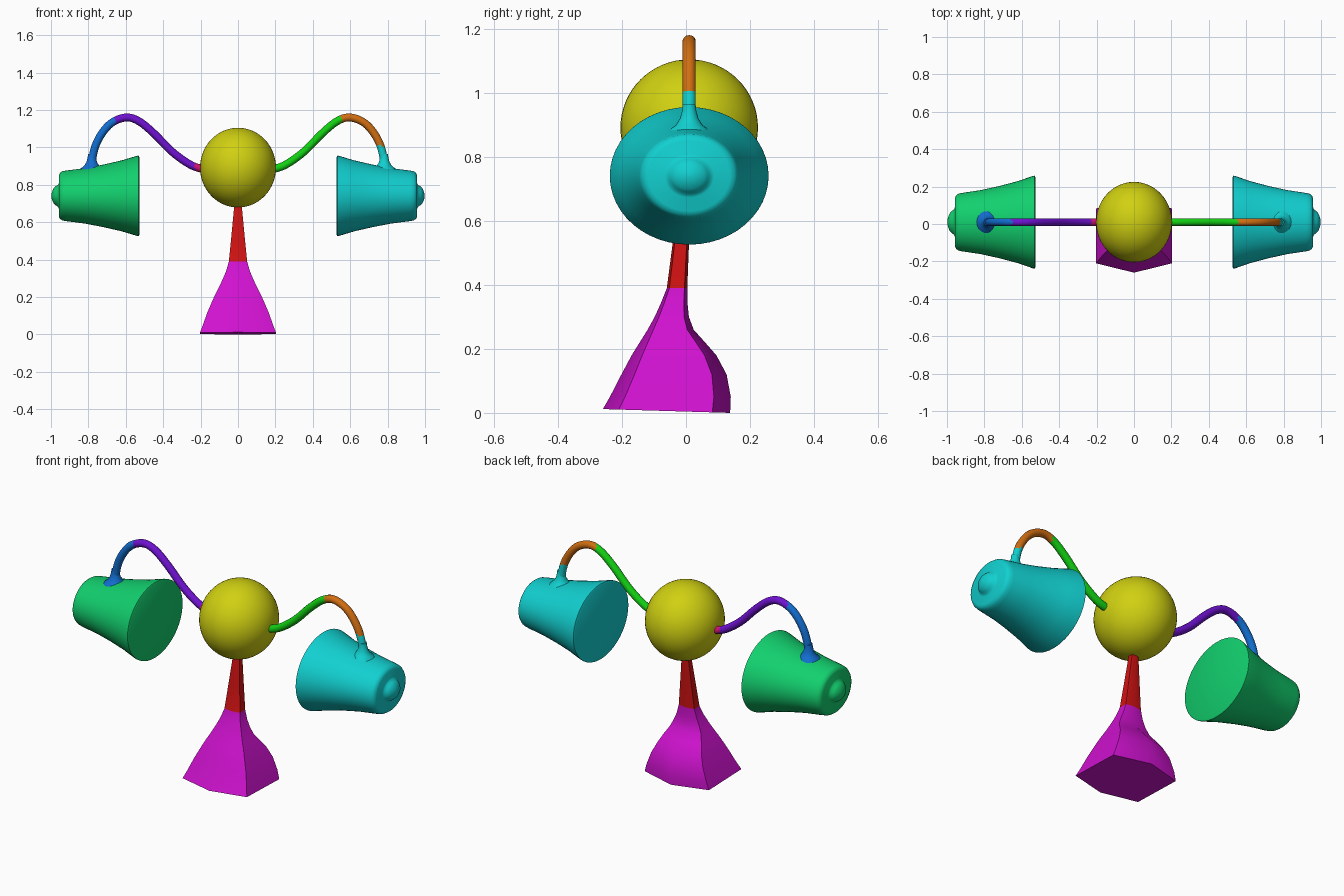
import bpy, bmesh, math
from mathutils import Vector

cube = bpy.data.objects.get("Cube")
if cube:
    bpy.data.objects.remove(cube, do_unlink=True)

HI, MID, LO = 0.63, 0.156, 0.006


def material(name, r, g, b):
    m = bpy.data.materials.new(name)
    m.use_nodes = True
    m.diffuse_color = (r, g, b, 1)
    node = next(n for n in m.node_tree.nodes if n.type == 'BSDF_PRINCIPLED')
    node.inputs["Base Color"].default_value = (r, g, b, 1)
    return m


yellow = material("yellow", HI, HI, LO)
magenta = material("magenta", HI, LO, HI)
red = material("red", HI, LO, LO)
cyan = material("cyan", LO, HI, HI)
sea_green = material("sea green", LO, HI, MID)
green = material("green", LO, HI, LO)
orange = material("orange", HI, MID, LO)
blue = material("blue", LO, MID, HI)
purple = material("purple", MID, LO, HI)
crimson = material("crimson", HI, LO, MID)


def finish(name, bm, mats, rule=None, angle=35):
    bmesh.ops.recalc_face_normals(bm, faces=bm.faces)
    if rule:
        for f in bm.faces:
            f.material_index = rule(f.calc_center_median())
    mesh = bpy.data.meshes.new(name)
    bm.to_mesh(mesh)
    bm.free()
    for m in mats:
        mesh.materials.append(m)
    obj = bpy.data.objects.new(name, mesh)
    bpy.context.collection.objects.link(obj)
    bpy.ops.object.select_all(action='DESELECT')
    obj.select_set(True)
    bpy.context.view_layer.objects.active = obj
    bpy.ops.object.shade_smooth_by_angle(angle=math.radians(angle))
    return obj


def loft(name, rings, mats, rule=None, angle=35):
    """Skin a list of equal-length point rings and cap both ends."""
    bm = bmesh.new()
    loops = [[bm.verts.new(p) for p in ring] for ring in rings]
    n = len(loops[0])
    for a, b in zip(loops, loops[1:]):
        for i in range(n):
            j = (i + 1) % n
            bm.faces.new((a[i], a[j], b[j], b[i]))
    bm.faces.new(loops[0])
    bm.faces.new(loops[-1])
    return finish(name, bm, mats, rule, angle)


def circle(n):
    return [(math.cos(i * math.tau / n), math.sin(i * math.tau / n)) for i in range(n)]


def smooth_path(pts, steps=6):
    """Catmull-Rom curve through the points."""
    p = [2 * pts[0] - pts[1]] + pts + [2 * pts[-1] - pts[-2]]
    out = []
    for a, b, c, d in zip(p, p[1:], p[2:], p[3:]):
        for k in range(steps):
            t = k / steps
            out.append(0.5 * (2 * b + (c - a) * t + (2 * a - 5 * b + 4 * c - d) * t * t
                              + (3 * b - a - 3 * c + d) * t ** 3))
    return out + [pts[-1]]


AXIS_Y, LAMP_Z = 0.01, 0.741

# Central globe
bm = bmesh.new()
bmesh.ops.create_uvsphere(bm, u_segments=48, v_segments=32, radius=1)
bmesh.ops.scale(bm, vec=(0.203, 0.215, 0.213), verts=bm.verts)
bmesh.ops.translate(bm, vec=(0, AXIS_Y, 0.892), verts=bm.verts)
finish("globe", bm, [yellow])

# Six-sided stand: height, half width, front y, back y
stand = [(0.01, 0.203, -0.26, 0.138), (0.05, 0.188, -0.238, 0.14),
         (0.12, 0.163, -0.202, 0.127), (0.18, 0.137, -0.17, 0.095),
         (0.22, 0.119, -0.145, 0.06), (0.26, 0.098, -0.12, 0.024),
         (0.30, 0.08, -0.098, 0.009), (0.34, 0.063, -0.08, 0.005),
         (0.39, 0.049, -0.06, 0.004), (0.52, 0.036, -0.043, 0.009),
         (0.75, 0.014, -0.012, 0.017)]
rings = []
for k, (z, w, front, back) in enumerate(stand):
    depth = back - front
    corner_f, corner_b = front + 0.125 * depth, back - 0.14 * depth
    outline = [(0, front), (w, corner_f), (w, corner_b),
               (0, back), (-w, corner_b), (-w, corner_f)]
    tilt = 0.03 if k == 0 else 0
    rings.append([(x, y, z - tilt * (y + 0.06)) for x, y in outline])
low = min(p[2] for p in rings[0])
rings[0] = [(x, y, z - low) for x, y, z in rings[0]]
loft("stand", rings, [magenta, red], lambda c: int(c.z > 0.39))

# Lamp profile: distance outward, radius
shade = [(0.527, 0.207), (0.531, 0.215), (0.54, 0.214), (0.62, 0.19), (0.72, 0.167),
         (0.82, 0.148), (0.92, 0.135), (0.94, 0.131), (0.952, 0.123), (0.958, 0.11),
         (0.958, 0.068), (0.963, 0.058), (0.975, 0.051), (0.986, 0.04),
         (0.995, 0.02), (0.998, 0.004)]
# Flared collar where the arm meets the lamp: height, radius
collar = [(0.86, 0.075), (0.888, 0.058), (0.9, 0.042), (0.92, 0.029),
          (0.945, 0.022), (0.965, 0.02)]
# Arm centre line: distance outward, height
arm = [(0.17, 0.88), (0.25, 0.905), (0.35, 0.975), (0.45, 1.075), (0.53, 1.14),
       (0.60, 1.16), (0.68, 1.128), (0.74, 1.055), (0.773, 0.97), (0.785, 0.86)]
path = smooth_path([Vector((x, 0, z)) for x, z in arm])
TUBE = 0.021


def left_rule(c):
    return 0 if c.x < 0.553 else 1 if c.z > 1.01 or c.x < 0.7 else 2


def right_rule(c):
    return 0 if c.x > -0.23 else 1 if c.x > -0.655 else 2


sides = [("left", 1, cyan, cyan, [green, orange, cyan], left_rule),
         ("right", -1, sea_green, blue, [crimson, purple, blue], right_rule)]
for side, s, lamp_mat, collar_mat, arm_mats, rule in sides:
    # Lamp shade with end knob, slightly wide
    loft(side + "_lamp",
         [[(s * x, AXIS_Y + 1.155 * r * c, LAMP_Z + r * q) for c, q in circle(48)]
          for x, r in shade], [lamp_mat])

    # Collar
    loft(side + "_collar",
         [[(s * 0.782 + r * c, AXIS_Y + r * q, z) for c, q in circle(20)]
          for z, r in collar], [collar_mat])

    # Curved arm
    rings = []
    for i, p in enumerate(path):
        t = (path[min(i + 1, len(path) - 1)] - path[max(i - 1, 0)]).normalized()
        side_dir = Vector((-t.z, 0, t.x))
        ring = [p + side_dir * TUBE * c + Vector((0, AXIS_Y + TUBE * q, 0))
                for c, q in circle(14)]
        rings.append([(s * v.x, v.y, v.z) for v in ring])
    loft(side + "_arm", rings, arm_mats, rule)
